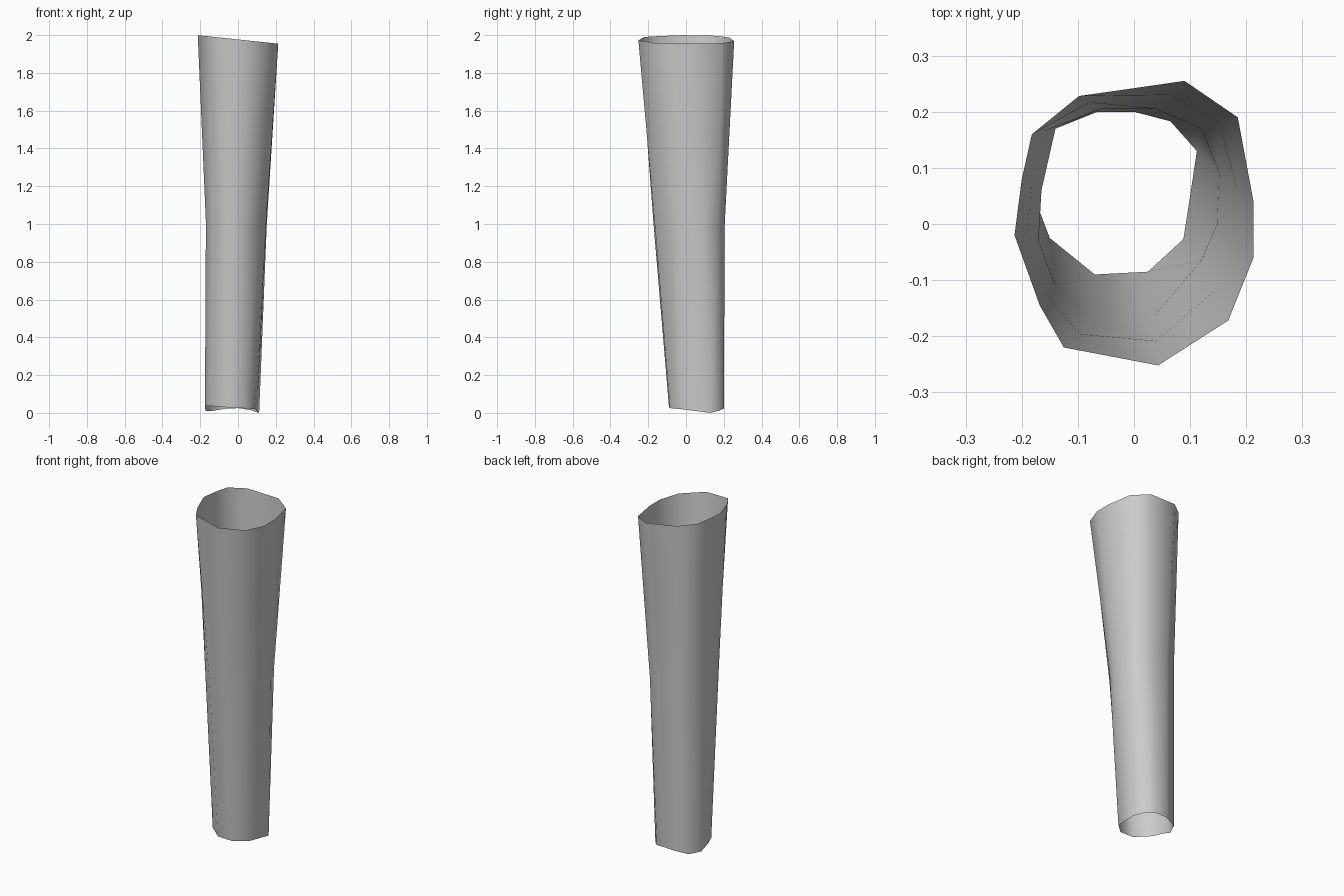
import bpy, bmesh

if "Cube" in bpy.data.objects:
    bpy.data.objects.remove(bpy.data.objects["Cube"])

# Three irregular 12-sided cross-sections, clockwise from the back
bottom = [(0, .2), (.065, .183), (.112, .13), (.1, .05), (.088, -.027), (.025, -.085),
          (-.07, -.09), (-.15, -.025), (-.175, .04), (-.172, .1), (-.14, .17), (-.065, .2)]
middle = [(.04, .205), (.12, .17), (.152, .09), (.148, 0), (.12, -.065), (.035, -.165),
          (-.07, -.172), (-.14, -.11), (-.17, -.03), (-.165, .06), (-.14, .17), (-.06, .205)]
top = [(.09, .255), (.185, .19), (.213, .04), (.213, -.06), (.168, -.172), (.043, -.252),
       (-.125, -.22), (-.168, -.145), (-.213, -.02), (-.2, .08), (-.182, .16), (-.098, .228)]
# Uneven cut along the bottom rim
rim_z = [.025, .015, 0, .01, .02, .025, .03, .037, .035, .01, .01, .022]

rings = [
    [(x, y, z) for (x, y), z in zip(bottom, rim_z)],
    [(x, y, 1.0 - 0.05 * x) for x, y in middle],
    [(x, y, 1.977 - 0.106 * x) for x, y in top],
]
# Extra ring halfway up the flare
rings.insert(2, [tuple((a + b) / 2 for a, b in zip(p, q)) for p, q in zip(rings[1], rings[2])])

# Open tube bridging the rings
bm = bmesh.new()
loops = [[bm.verts.new(p) for p in ring] for ring in rings]
for lo, hi in zip(loops, loops[1:]):
    for i in range(12):
        j = (i + 1) % 12
        bm.faces.new((lo[j], lo[i], hi[i], hi[j]))
for f in bm.faces:
    f.smooth = True
mesh = bpy.data.meshes.new("tapered_tube")
bm.to_mesh(mesh)
bm.free()
tube = bpy.data.objects.new("tapered_tube", mesh)
bpy.context.collection.objects.link(tube)
